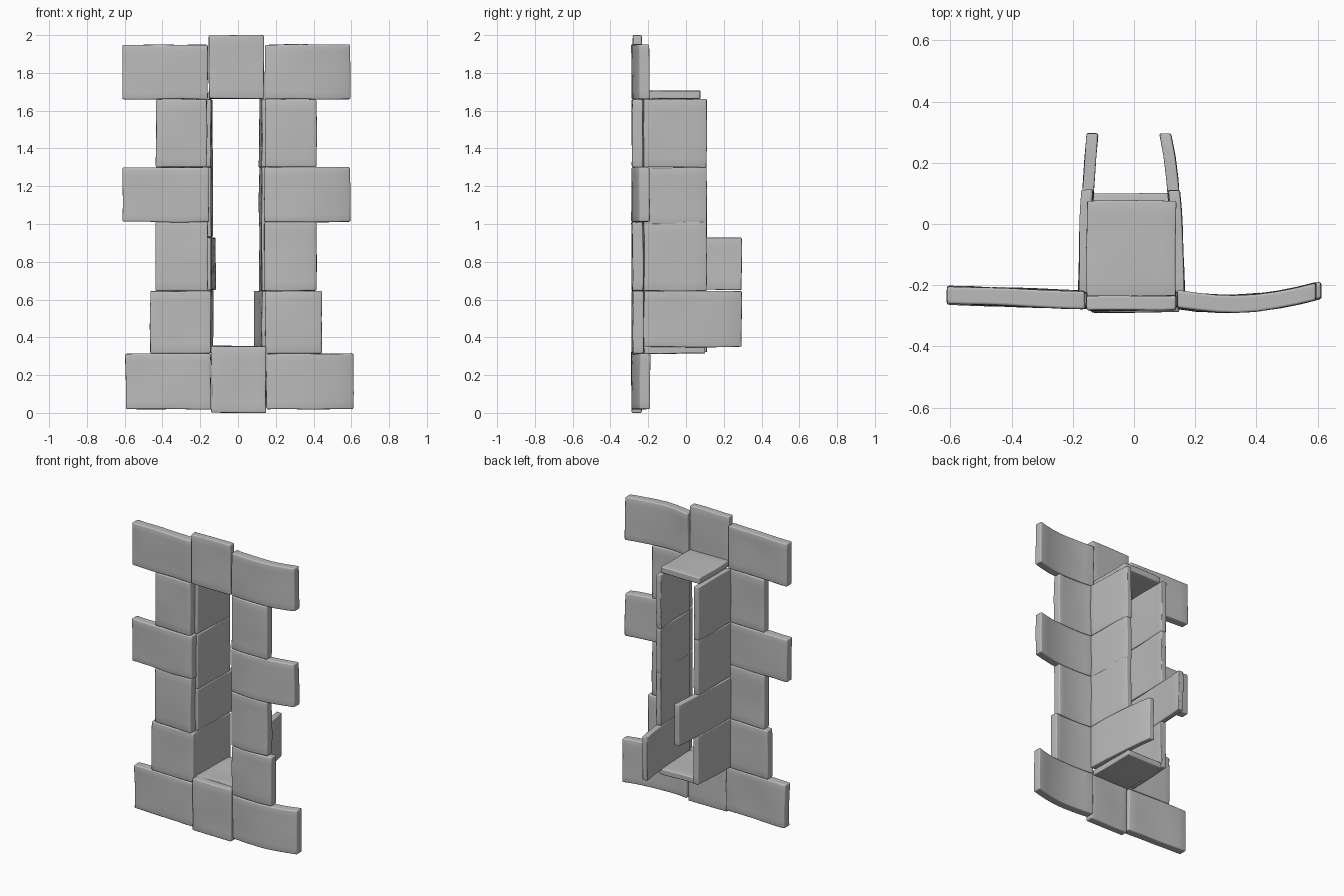
import bpy, bmesh
from mathutils import Vector, noise

cube = bpy.data.objects.get("Cube")
if cube:
    bpy.data.objects.remove(cube)

stone = bpy.data.materials.new("grey_stone")
stone.use_nodes = True
GREY = (0.5, 0.5, 0.5, 1)
stone.diffuse_color = GREY
stone.node_tree.nodes["Principled BSDF"].inputs["Base Color"].default_value = GREY


def slab(name, xs, ys, zs, warp=None):
    """Softly rounded, slightly uneven stone slab filling the given ranges."""
    bm = bmesh.new()
    bmesh.ops.create_cube(bm, size=1)
    bmesh.ops.subdivide_edges(bm, edges=bm.edges[:], cuts=6, use_grid_fill=True)
    for v in bm.verts:
        v.co = Vector([lo + (c + 0.5) * (hi - lo)
                       for c, (lo, hi) in zip(v.co, (xs, ys, zs))])
        wobble = noise.noise_vector(v.co * 5 + Vector((zs[0] * 7, xs[0] * 3, 1)))
        if warp:
            v.co += warp(v.co)
        v.co += wobble * 0.005
    # Keep the wobble from dipping under the ground
    for v in bm.verts:
        v.co.z = max(v.co.z, 0)
    mesh = bpy.data.meshes.new(name)
    bm.to_mesh(mesh)
    bm.free()
    mesh.materials.append(stone)
    mesh.shade_smooth()
    obj = bpy.data.objects.new(name, mesh)
    bpy.context.collection.objects.link(obj)
    bevel = obj.modifiers.new("worn_edges", 'BEVEL')
    bevel.width = 0.012
    bevel.segments = 3
    bevel.limit_method = 'ANGLE'
    bevel.angle_limit = 0.8


def wing_bend(co):
    """Wing slabs curl backwards towards their outer ends."""
    if co.x > 0:
        t = (co.x - 0.15) / 0.45
        return Vector((0, 0.1 * t * t - 0.07 * t, 0))
    t = (-0.15 - co.x) / 0.45
    return Vector((0, 0.016 * t, 0))


def wall_lean(co):
    """Side walls close in slightly towards the back."""
    t = (co.y + 0.22) / 0.5
    side = 1 if co.x > 0 else -1
    return Vector((-side * (0.012 * t + (0.028 if side > 0 else 0.014) * t ** 3), 0, 0))


# Face stones beside the opening: inner x, outer x, bottom, top
right_face = [(-.145, -.595, .02, .315), (-.145, -.465, .315, .645),
              (-.16, -.435, .645, 1.01), (-.155, -.61, 1.01, 1.3),
              (-.165, -.435, 1.3, 1.66), (-.16, -.61, 1.66, 1.95)]
left_face = [(.15, .61, .02, .315), (.145, .445, .315, .645),
             (.14, .415, .645, 1.01), (.14, .595, 1.01, 1.3),
             (.145, .415, 1.3, 1.66), (.14, .595, 1.66, 1.95)]
for side, stones in (("right", right_face), ("left", left_face)):
    for i, (a, b, z0, z1) in enumerate(stones):
        slab(f"{side}_face_stone_{i + 1}", (min(a, b), max(a, b)),
             (-.277, -.22), (z0, z1), wing_bend)

# Centre stones above and below the opening
slab("top_centre_stone", (-.155, .137), (-.282, -.235), (1.665, 2))
slab("bottom_centre_stone", (-.142, .148), (-.288, -.235), (0, .35))

# Side walls of the opening: back y, bottom, top
right_wall = [(.11, .32, .65), (.295, .65, .93), (.11, .93, 1.3), (.11, 1.3, 1.66)]
left_wall = [(.295, .35, .645), (.11, .645, 1.01), (.11, 1.0, 1.3), (.11, 1.3, 1.66)]
for side, x, stones in (("right", -.163, right_wall), ("left", .145, left_wall)):
    for i, (back, z0, z1) in enumerate(stones):
        slab(f"{side}_wall_stone_{i + 1}", (x - .019, x + .019),
             (-.225, back), (z0, z1), wall_lean)

# Sill and ceiling of the opening
slab("sill_stone", (-.148, .13), (-.24, .1), (.315, .353))
slab("ceiling_stone", (-.155, .135), (-.24, .075), (1.663, 1.705))
